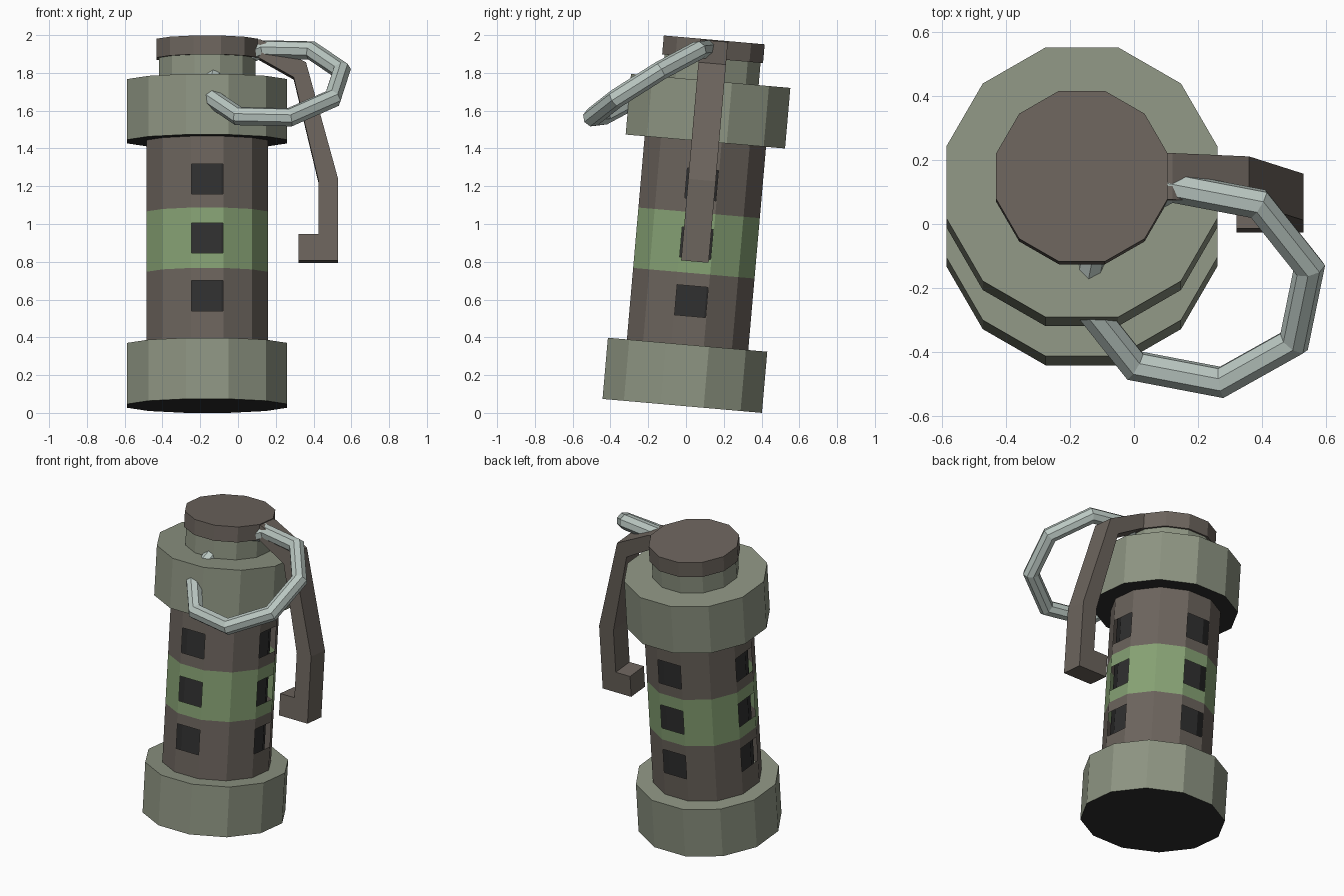
import bpy, bmesh, math
from mathutils import Matrix, Vector

if "Cube" in bpy.data.objects:
    bpy.data.objects.remove(bpy.data.objects["Cube"])


def material(name, rgb):
    m = bpy.data.materials.new(name)
    m.diffuse_color = (*rgb, 1)
    m.use_nodes = True
    m.node_tree.nodes["Principled BSDF"].inputs["Base Color"].default_value = m.diffuse_color
    return m


OLIVE = material("grey_olive", (0.27, 0.30, 0.225))
BROWN = material("grey_brown", (0.15, 0.128, 0.11))
GREEN = material("band_green", (0.24, 0.36, 0.175))
STEEL = material("pale_steel", (0.49, 0.57, 0.535))
DARK = material("near_black", (0.03, 0.03, 0.03))

# Whole canister leans slightly backwards
TILT = Matrix.Translation((-0.163, -0.02, 0.037)) @ Matrix.Rotation(math.radians(-5), 4, 'X')
SIDES = 12
COS = math.cos(math.pi / SIDES)


def finish(bm, name, mats, matrix=TILT):
    me = bpy.data.meshes.new(name)
    bm.transform(matrix)
    bm.to_mesh(me)
    bm.free()
    for m in mats:
        me.materials.append(m)
    ob = bpy.data.objects.new(name, me)
    bpy.context.collection.objects.link(ob)
    return ob


def drum(name, apothem, z0, z1, mat, under=None):
    """Twelve-sided closed cylinder with a flat facing front."""
    bm = bmesh.new()
    r = apothem / COS
    bmesh.ops.create_cone(bm, cap_ends=True, segments=SIDES, radius1=r, radius2=r, depth=z1 - z0)
    # put a flat on each axis direction
    first = min(math.atan2(v.co.y, v.co.x) % (math.tau / SIDES) for v in bm.verts)
    bm.transform(Matrix.Translation((0, 0, (z0 + z1) / 2))
                 @ Matrix.Rotation(math.pi / SIDES - first, 4, 'Z'))
    bm.normal_update()
    if under:
        for f in bm.faces:
            if f.normal.z < -0.5:
                f.material_index = 1
    return finish(bm, name, [mat] + ([under] if under else []))


# Stacked canister parts
drum("base_collar", 0.4235, 0.0, 0.325, OLIVE, DARK)
drum("upper_collar", 0.4235, 1.405, 1.727, OLIVE, DARK)
drum("inner_core", 0.28, 0.30, 1.42, DARK)
drum("neck", 0.255, 1.70, 1.86, OLIVE)
drum("top_cap", 0.268, 1.845, 1.945, BROWN)

# Body shell with square windows on four sides and a coloured band
APO, HALF_WIN = 0.3225, 0.0825
windows = [0.557, 0.865, 1.177]
band = (0.705, 1.026)
levels = sorted([0.30, 1.42, *band] + [c + d for c in windows for d in (-0.08, 0.08)])
half = APO * math.tan(math.pi / SIDES)
bm = bmesh.new()
for i in range(SIDES):
    rot = Matrix.Rotation(math.tau * i / SIDES, 3, 'Z')
    has_window = i % 3 == 0
    cols = [-half, -HALF_WIN, HALF_WIN, half] if has_window else [-half, half]
    for z0, z1 in zip(levels, levels[1:]):
        mid = (z0 + z1) / 2
        for k, (a, b) in enumerate(zip(cols, cols[1:])):
            if has_window and k == 1 and any(abs(mid - c) < 0.01 for c in windows):
                continue
            quad = [(a, z0), (b, z0), (b, z1), (a, z1)]
            f = bm.faces.new([bm.verts.new(rot @ Vector((x, -APO, z))) for x, z in quad])
            f.material_index = int(band[0] < mid < band[1])
bmesh.ops.remove_doubles(bm, verts=bm.verts, dist=0.0005)
finish(bm, "body_shell", [BROWN, GREEN])

# Safety lever: side profile extruded across its width
profile = [(0.02, 1.94), (0.12, 1.94), (0.36, 1.82), (0.53, 1.20), (0.53, 0.767), (0.32, 0.767),
           (0.32, 0.908), (0.425, 0.908), (0.425, 1.195), (0.295, 1.74), (0.10, 1.85), (0.02, 1.85)]
bm = bmesh.new()
face = bm.faces.new([bm.verts.new((x + 0.163, -0.073, z)) for x, z in profile])
ext = bmesh.ops.extrude_face_region(bm, geom=[face])
bmesh.ops.translate(bm, vec=(0, 0.146, 0), verts=[g for g in ext["geom"] if isinstance(g, bmesh.types.BMVert)])
bmesh.ops.recalc_face_normals(bm, faces=bm.faces)
finish(bm, "safety_lever", [BROWN])

# Pull ring: eight-sided torus hanging through the neck
e1 = Vector((0.195, 0.255, 0.175)).normalized()
e2 = Vector((0.29, -0.2, -0.095))
e2 = (e2 - e2.dot(e1) * e1).normalized()
frame = Matrix((e1, e2, e1.cross(e2))).transposed().to_4x4()
bpy.ops.mesh.primitive_torus_add(major_segments=8, minor_segments=8, major_radius=0.363, minor_radius=0.051)
ring = bpy.context.object
ring.name = "pull_ring"
ring.data.transform(Matrix.Translation((0.195, -0.19, 1.745)) @ frame)
ring.data.materials.append(STEEL)
